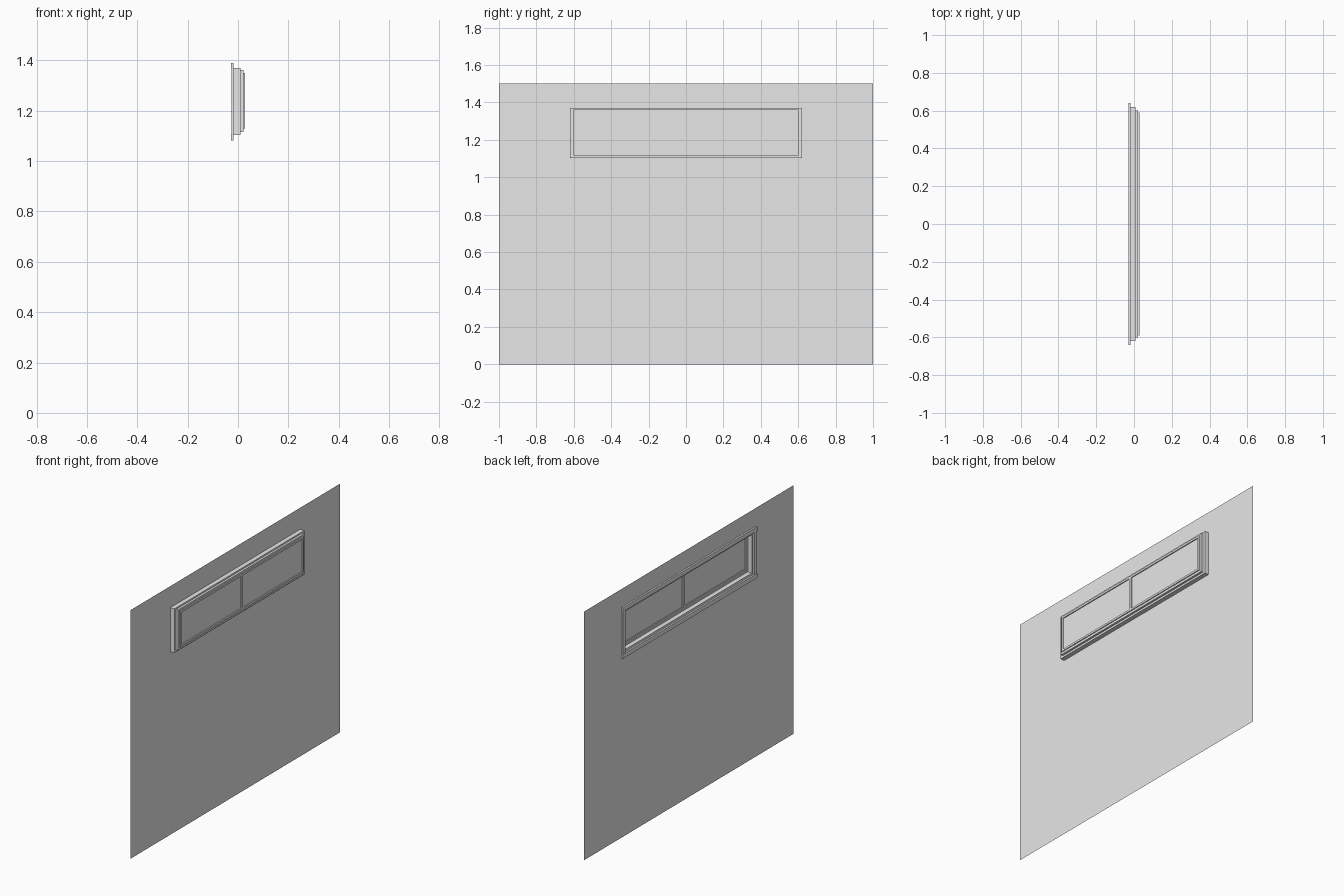
import bpy
import bmesh

cube = bpy.data.objects.get("Cube")
if cube:
    bpy.data.objects.remove(cube, do_unlink=True)

grey = bpy.data.materials.new("plain_grey")
grey.use_nodes = True
grey.diffuse_color = (0.8, 0.8, 0.8, 1)
grey.node_tree.nodes["Principled BSDF"].inputs["Base Color"].default_value = (0.8, 0.8, 0.8, 1)


def finish(name, bm):
    bmesh.ops.recalc_face_normals(bm, faces=bm.faces)
    mesh = bpy.data.meshes.new(name)
    bm.to_mesh(mesh)
    bm.free()
    mesh.materials.append(grey)
    obj = bpy.data.objects.new(name, mesh)
    bpy.context.collection.objects.link(obj)
    return obj


def box(name, x, y, z):
    """Box from (low, high) ranges on each axis."""
    bm = bmesh.new()
    bmesh.ops.create_cube(bm, size=1)
    for v in bm.verts:
        for axis, (low, high) in enumerate((x, y, z)):
            v.co[axis] = high if v.co[axis] > 0 else low
    return finish(name, bm)


def panel_with_hole(bm, x, half, z, hole_half, hole_z):
    """Flat sheet in the y-z plane around a rectangular hole."""
    outer = [(-half, z[0]), (half, z[0]), (half, z[1]), (-half, z[1])]
    inner = [(-hole_half, hole_z[0]), (hole_half, hole_z[0]),
             (hole_half, hole_z[1]), (-hole_half, hole_z[1])]
    out = [bm.verts.new((x, *p)) for p in outer]
    inn = [bm.verts.new((x, *p)) for p in inner]
    return [bm.faces.new((out[i], out[(i + 1) % 4], inn[(i + 1) % 4], inn[i]))
            for i in range(4)]


def frame(name, x, half, z, bar):
    """Rectangular ring of the given bar width, extruded through x."""
    bm = bmesh.new()
    faces = panel_with_hole(bm, x[0], half, z, half - bar, (z[0] + bar, z[1] - bar))
    ring = bmesh.ops.extrude_face_region(bm, geom=faces, use_keep_orig=True)
    for v in ring["geom"]:
        if isinstance(v, bmesh.types.BMVert):
            v.co.x = x[1]
    return finish(name, bm)


WALL_X = -0.018

# Thin wall with the window opening
bm = bmesh.new()
panel_with_hole(bm, WALL_X, 1.0, (0, 1.5), 0.605, (1.12, 1.355))
finish("wall", bm)

# Stepped window frame passing out of the wall
frame("outer_frame", (WALL_X, 0.009), 0.62, (1.104, 1.37), 0.018)
frame("inner_frame", (0.009, 0.022), 0.602, (1.116, 1.361), 0.016)
frame("sash", (0.016, 0.028), 0.59, (1.13, 1.35), 0.012)

# Pane and centre bar
box("pane", (0.019, 0.022), (-0.58, 0.58), (1.14, 1.34))
box("centre_bar", (0.013, 0.028), (-0.009, 0.009), (1.135, 1.345))

# Casing on the other side of the wall
box("head_casing", (-0.028, WALL_X), (-0.64, 0.64), (1.365, 1.39))
box("sill_casing", (-0.028, WALL_X), (-0.64, 0.64), (1.082, 1.108))
for side, name in ((1, "left_casing"), (-1, "right_casing")):
    box(name, (-0.026, WALL_X), sorted((side * 0.615, side * 0.637)), (1.108, 1.365))
